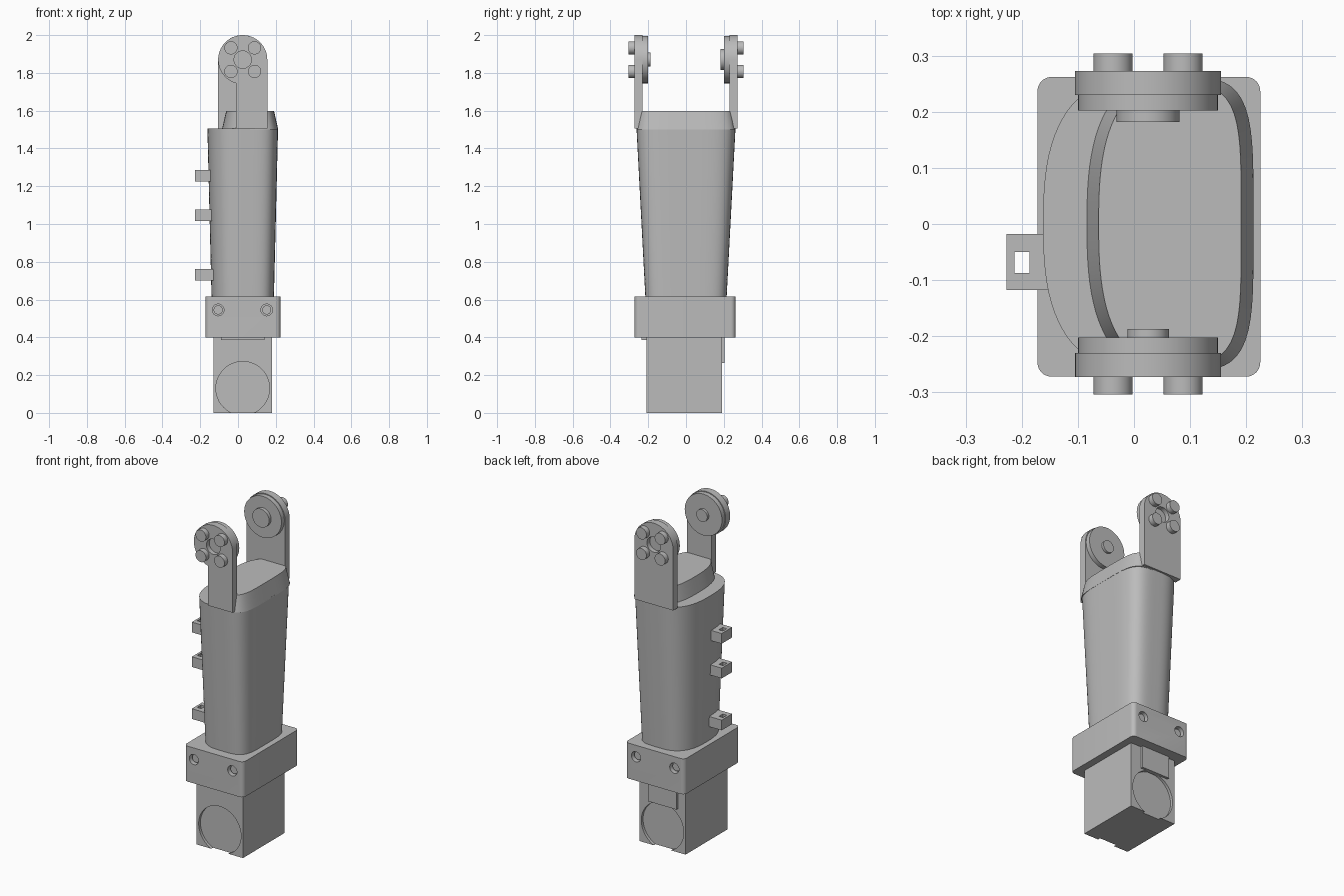
import bpy, bmesh
from math import pi, cos, sin, radians

old = bpy.data.objects.get("Cube")
if old:
    bpy.data.objects.remove(old, do_unlink=True)

grey = bpy.data.materials.new("plain grey")
grey.use_nodes = True
GREY = (0.5, 0.5, 0.5, 1)
grey.diffuse_color = GREY
grey.node_tree.nodes["Principled BSDF"].inputs["Base Color"].default_value = GREY

CX = 0.025  # shared centre line of the arm in x


def loft(name, rings):
    """Closed solid through matching rings of points."""
    bm = bmesh.new()
    loops = [[bm.verts.new(p) for p in ring] for ring in rings]
    n = len(loops[0])
    for a, b in zip(loops, loops[1:]):
        for i in range(n):
            j = (i + 1) % n
            bm.faces.new((a[i], a[j], b[j], b[i]))
    bm.faces.new(loops[0])
    bm.faces.new(loops[-1])
    bmesh.ops.recalc_face_normals(bm, faces=bm.faces)
    mesh = bpy.data.meshes.new(name)
    bm.to_mesh(mesh)
    bm.free()
    mesh.materials.append(grey)
    ob = bpy.data.objects.new(name, mesh)
    bpy.context.collection.objects.link(ob)
    return ob


def activate(ob):
    bpy.ops.object.select_all(action='DESELECT')
    ob.select_set(True)
    bpy.context.view_layer.objects.active = ob


def smooth(ob):
    activate(ob)
    bpy.ops.object.shade_smooth_by_angle(angle=radians(35))
    return ob


def cut(ob, cutters):
    activate(ob)
    for c in cutters:
        c.hide_render = True
        mod = ob.modifiers.new("cut", 'BOOLEAN')
        mod.operation, mod.solver, mod.object = 'DIFFERENCE', 'EXACT', c
        bpy.ops.object.modifier_apply(modifier=mod.name)
        bpy.data.objects.remove(c, do_unlink=True)


def box(name, x, y, z):
    ring = [(x[0], y[0]), (x[1], y[0]), (x[1], y[1]), (x[0], y[1])]
    return loft(name, [[(px, py, h) for px, py in ring] for h in z])


def plate_y(name, profile, y0, y1):
    """Extrude an x-z profile along y."""
    return loft(name, [[(x, y, z) for x, z in profile] for y in (y0, y1)])


def arc(cx, cz, r, start=0.0, end=360.0, n=48):
    full = end - start >= 360
    steps = n if full else n + 1
    return [(cx + r * cos(radians(start + (end - start) * i / n)),
             cz + r * sin(radians(start + (end - start) * i / n)))
            for i in range(steps)]


def disc(name, x, z, r, y0, y1, n=48):
    return smooth(plate_y(name, arc(x, z, r, n=n), y0, y1))


def barrel(cx, half_x, half_y, z, n=96):
    """Rounded outline, squarer on the +x side."""
    ring = []
    for i in range(n):
        c, s = cos(2 * pi * i / n), sin(2 * pi * i / n)
        p = 4.4 if c > 0 else 2.65
        k = (abs(c) ** p + abs(s) ** p) ** (-1 / p)
        ring.append((cx + half_x * c * k, half_y * s * k, z))
    return ring


# Motor block with a shallow round recess front and back
motor = box("motor_block", (-0.13, 0.18), (-0.21, 0.19), (0, 0.41))
cut(motor, [plate_y("cutter", arc(CX, 0.13, 0.142), a, b)
            for a, b in ((-0.3, -0.193), (0.173, 0.3))])
smooth(motor)
box("motor_back_plate", (-0.08, 0.11), (0.18, 0.205), (0.265, 0.405))
box("motor_front_ledge", (-0.09, 0.14), (-0.235, -0.2), (0.385, 0.405))

# Clamp collar with rounded upright edges and screw holes
x0, x1, y0, y1, r = -0.172, 0.225, -0.272, 0.262, 0.025
outline = (arc(x1 - r, y1 - r, r, 0, 90, 8) + arc(x0 + r, y1 - r, r, 90, 180, 8)
           + arc(x0 + r, y0 + r, r, 180, 270, 8) + arc(x1 - r, y0 + r, r, 270, 360, 8))
collar = loft("clamp_collar", [[(x, y, h) for x, y in outline] for h in (0.4, 0.615)])
holes = [(sx, side) for sx in (-0.105, 0.152) for side in (y0, y1)]
cut(collar, [plate_y("cutter", arc(sx, 0.545, 0.031, n=32), side - 0.03, side + 0.03)
             for sx, side in holes])
smooth(collar)
for sx, side in holes:
    inward = 1 if side < 0 else -1
    disc("collar_screw", sx, 0.545, 0.024, side + inward * 0.018, side + inward * 0.04, 32)

# Tapered sleeve and the offset cap on top
smooth(loft("sleeve", [barrel(CX, 0.165, 0.215, 0.61), barrel(CX, 0.187, 0.262, 1.505)]))
smooth(loft("sleeve_cap", [barrel(0.064, 0.149, 0.262, 1.5), barrel(0.064, 0.127, 0.247, 1.597)]))

# Cable lugs on the right side
for z in (0.7, 1.015, 1.225):
    lug = box("cable_lug", (-0.227, -0.12), (-0.118, -0.018), (z, z + 0.062))
    cut(lug, [box("cutter", (-0.213, -0.186), (-0.087, -0.05), (z - 0.1, z + 0.2))])

# Fork arms: half-width in front, full-width behind
HZ, R = 1.87, 0.13
front = arc(CX, HZ, R, 0, 255, 48) + [(-0.01, 1.505), (CX + R, 1.505)]
back = arc(CX, HZ, R, 0, 180, 40) + [(CX - R, 1.505), (CX + R, 1.505)]
for label, side, profile, hub in (("front", -1, front, 0.037), ("back", 1, back, 0.056)):
    arm = plate_y(label + "_fork_arm", profile, side * 0.23, side * 0.273)
    cut(arm, [plate_y("cutter", arc(CX, HZ, 0.046), side * 0.245, side * 0.3)])
    smooth(arm)
    disc(label + "_pivot_disc", CX, HZ, 0.125, side * 0.202, side * 0.231)
    disc(label + "_pivot_hub", CX, HZ, hub, side * (0.187 if side < 0 else 0.182), side * 0.204)
    for dx in (-0.0625, 0.0625):
        for dz in (-0.0625, 0.0625):
            disc(label + "_fork_bolt", CX + dx, HZ + dz, 0.035, side * 0.26, side * 0.304, 32)
